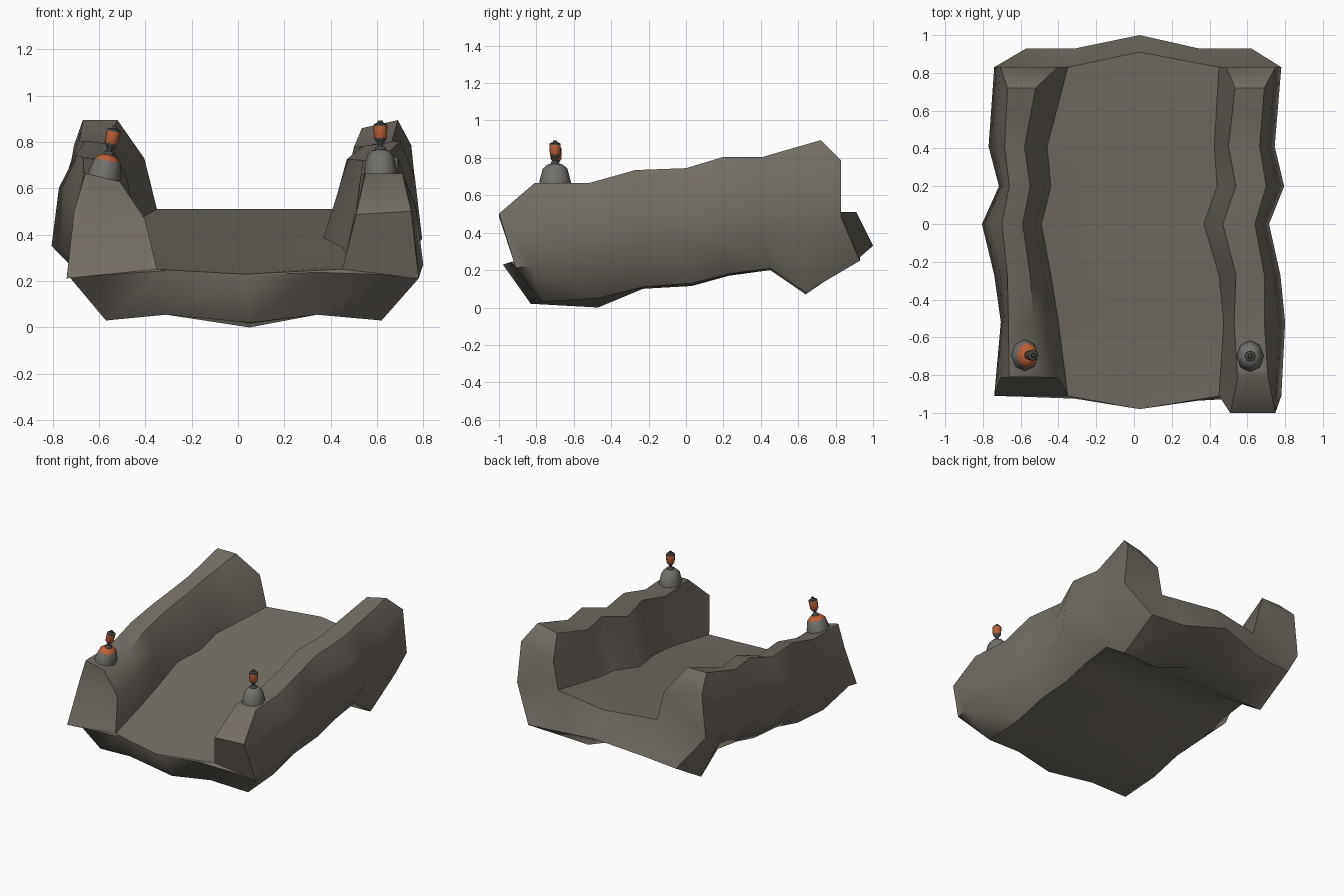
import bpy, math
from mathutils import Matrix, Vector

if "Cube" in bpy.data.objects:
    bpy.data.objects.remove(bpy.data.objects["Cube"])


def material(name, color):
    m = bpy.data.materials.new(name)
    m.diffuse_color = (*color, 1)
    m.use_nodes = True
    m.node_tree.nodes["Principled BSDF"].inputs["Base Color"].default_value = m.diffuse_color
    return m


ROCK = material("rock", (0.175, 0.156, 0.130))
METAL = material("grey_metal", (0.17, 0.165, 0.15))
DARK = material("dark_metal", (0.07, 0.068, 0.062))
ORANGE = material("orange", (0.50, 0.12, 0.04))


def make(name, verts, faces, mats, indices=None, angle=35):
    me = bpy.data.meshes.new(name)
    me.from_pydata(verts, [], faces)
    for m in mats:
        me.materials.append(m)
    if indices:
        me.polygons.foreach_set("material_index", indices)
    ob = bpy.data.objects.new(name, me)
    bpy.context.collection.objects.link(ob)
    bpy.ops.object.select_all(action='DESELECT')
    ob.select_set(True)
    bpy.context.view_layer.objects.active = ob
    bpy.ops.object.mode_set(mode='EDIT')
    bpy.ops.mesh.select_all(action='SELECT')
    bpy.ops.mesh.normals_make_consistent(inside=False)
    bpy.ops.object.mode_set(mode='OBJECT')
    bpy.ops.object.shade_smooth_by_angle(angle=math.radians(angle))
    return ob


def edge_z(y):
    return 0.21 + (y + 0.92) * 0.154


def floor_z(y):
    return 0.25 + (y + 0.92) * 0.149


# wall outlines: y stations, then outer foot, crest outer, crest inner, inner foot
YS = [-0.91, -0.52, -0.27, 0.0, 0.2, 0.41, 0.83]
CREST_Z = [0.665, 0.665, 0.735, 0.745, 0.805, 0.805, 0.895]
LEFT = [[-0.74, -0.705, -0.74, -0.805, -0.715, -0.77, -0.74],
        [-0.66, -0.665, -0.67, -0.70, -0.66, -0.685, -0.67],
        [-0.51, -0.53, -0.55, -0.59, -0.55, -0.58, -0.52],
        [-0.35, -0.40, -0.44, -0.49, -0.44, -0.46, -0.35]]
RIGHT = [[0.78, 0.80, 0.775, 0.715, 0.795, 0.745, 0.78],
         [0.71, 0.69, 0.69, 0.64, 0.70, 0.665, 0.69],
         [0.55, 0.53, 0.54, 0.47, 0.54, 0.50, 0.535],
         [0.45, 0.475, 0.45, 0.37, 0.44, 0.425, 0.45]]


def at(table, y):
    """Value of a wall outline at y."""
    for k in range(len(YS) - 1):
        if y <= YS[k + 1]:
            t = (y - YS[k]) / (YS[k + 1] - YS[k])
            return table[k] + (table[k + 1] - table[k]) * t
    return table[-1]


def wall_points(side, y, front_mid, inner_frac, drop):
    """Outer foot, outer mid, two crest points, inner mid, inner foot."""
    xo, co, ci, xi = (at(t, y) for t in side)
    zb, zf, zt = edge_z(y), floor_z(y), at(CREST_Z, y)
    yt = ym = y
    if y < -0.9:
        yt, ym = -0.81, front_mid
    elif y < -0.8:
        yt, ym = -0.77, (y + front_mid) / 2 + 0.06
    elif y > 0.3:                       # crest stops short of the back end
        yt = 0.41 + (y - 0.41) * 0.74
    outer_frac = 0.64 + (0.10 if y > 0.8 else 0)
    mo = xo + math.copysign(min(0.032, abs(co - xo) * 0.5), co - xo)
    return [(xo, y, zb), (mo, ym, zb + (zt - zb) * outer_frac),
            (co, yt, zt), (ci, yt, zt - drop),
            (ci + (xi - ci) * inner_frac, ym, zf + (zt - drop - zf) * 0.57), (xi, y, zf)]


# underside: y, then heights at the five columns
UX = [-0.57, -0.31, 0.05, 0.34, 0.62]
UNDER = [(-0.83, .03, .055, .02, .055, .03), (-0.47, .05, .055, .0, .055, .05),
         (-0.23, .11, .105, .10, .105, .11), (0.03, .13, .12, .115, .12, .13),
         (0.23, .18, .175, .17, .175, .18), (0.45, .21, .20, .20, .20, .21),
         (0.64, .08, .09, .18, .07, .08)]
WALL_Y = [-0.91, -0.83, -0.52, -0.27, 0.0, 0.2, 0.41, 0.64, 0.83]

# front and back rims of the slab
front = [(-0.57, -0.915, .228), (-0.31, -0.925, .245), (0.05, -0.975, .224),
         (0.34, -0.935, .238), (0.62, -0.92, .228)]
back = [(-0.57, .93, .25), (-0.31, .93, .27), (0.03, 1.0, .33), (0.34, .93, .27), (0.62, .93, .25)]
under_rows = [front] + [[(x, r[0], z) for x, z in zip(UX, r[1:])] for r in UNDER]
under_rows[1] = [(x, y + d, z) for (x, y, z), d in zip(under_rows[1], (.06, .03, 0, .03, .06))]
under_rows.append(back)

# one closed skin: left wall, floor, right wall, underside
rings = []
last = len(WALL_Y) - 1
for k, (y, under) in enumerate(zip(WALL_Y, under_rows)):
    t = (y + 0.91) / 1.74
    left = wall_points(LEFT, y, -0.815, 0.68, 0.035 * (1 - t))
    right = wall_points(RIGHT, y, -1.0, 0.55 if k == last else 0.4, 0.035 * t)
    fy = {0: -0.98, last: 0.91}.get(k, y)
    middle = [(0.03, fy, floor_z(y) - 0.022 * (1 - t))]
    rings.append(left + middle + right[::-1] + under[::-1])
n = len(rings[0])
verts = [p for r in rings for p in r]
faces = [(k * n + i, k * n + (i + 1) % n, (k + 1) * n + (i + 1) % n, (k + 1) * n + i)
         for k in range(last) for i in range(n)]
caps = [(0, 1, 4, 5), (1, 2, 3, 4), (12, 11, 8, 7), (11, 10, 9, 8),
        (0, 5, 17), (5, 16, 17), (5, 6, 15, 16), (6, 7, 14, 15), (7, 13, 14), (7, 12, 13)]
for base in (0, last * n):
    faces += [tuple(base + i for i in c) for c in caps]
make("rock_trench", verts, faces, [ROCK], angle=50)


# beacon lamps: eight-sided turned parts
def turned(name, profile, mats, bands, place, squash=1.0, angle=30):
    n = 8
    verts, faces, idx = [], [], []
    for r, z in profile:
        for i in range(n):
            a = 2 * math.pi * i / n
            verts.append(place @ Vector((squash * r * math.cos(a), r * math.sin(a), z)))
    for k in range(len(profile) - 1):
        for i in range(n):
            j = (i + 1) % n
            faces.append((k * n + i, k * n + j, (k + 1) * n + j, (k + 1) * n + i))
            idx.append(bands[k])
    faces += [tuple(range(n)), tuple(range(len(verts) - n, len(verts)))]
    idx += [bands[0], bands[-1]]
    make(name, verts, faces, mats, idx, angle=angle)


def beacon(side, loc, tilt, shoulder):
    place = Matrix.Translation(loc) @ Matrix.Rotation(tilt, 4, 'Y')
    turned(side + "_lamp_dome", [(0.084, -0.02), (0.082, 0.02), (0.066, 0.08), (0.042, 0.102),
                                 (0.022, 0.106)],
           [METAL, ORANGE], [0, 0, shoulder, shoulder], place, 0.87, 60)
    turned(side + "_lamp_head", [(0.024, 0.104), (0.022, 0.115), (0.010, 0.122), (0.010, 0.130),
                                 (0.018, 0.140), (0.028, 0.155), (0.030, 0.208), (0.028, 0.216),
                                 (0.013, 0.222), (0.010, 0.232)],
           [DARK, ORANGE], [0, 0, 0, 0, 0, 1, 0, 0, 0], place, 1.0, 50)


beacon("left", (-0.580, -0.695, 0.642), math.radians(12), 1)
beacon("right", (0.615, -0.70, 0.662), 0, 0)
